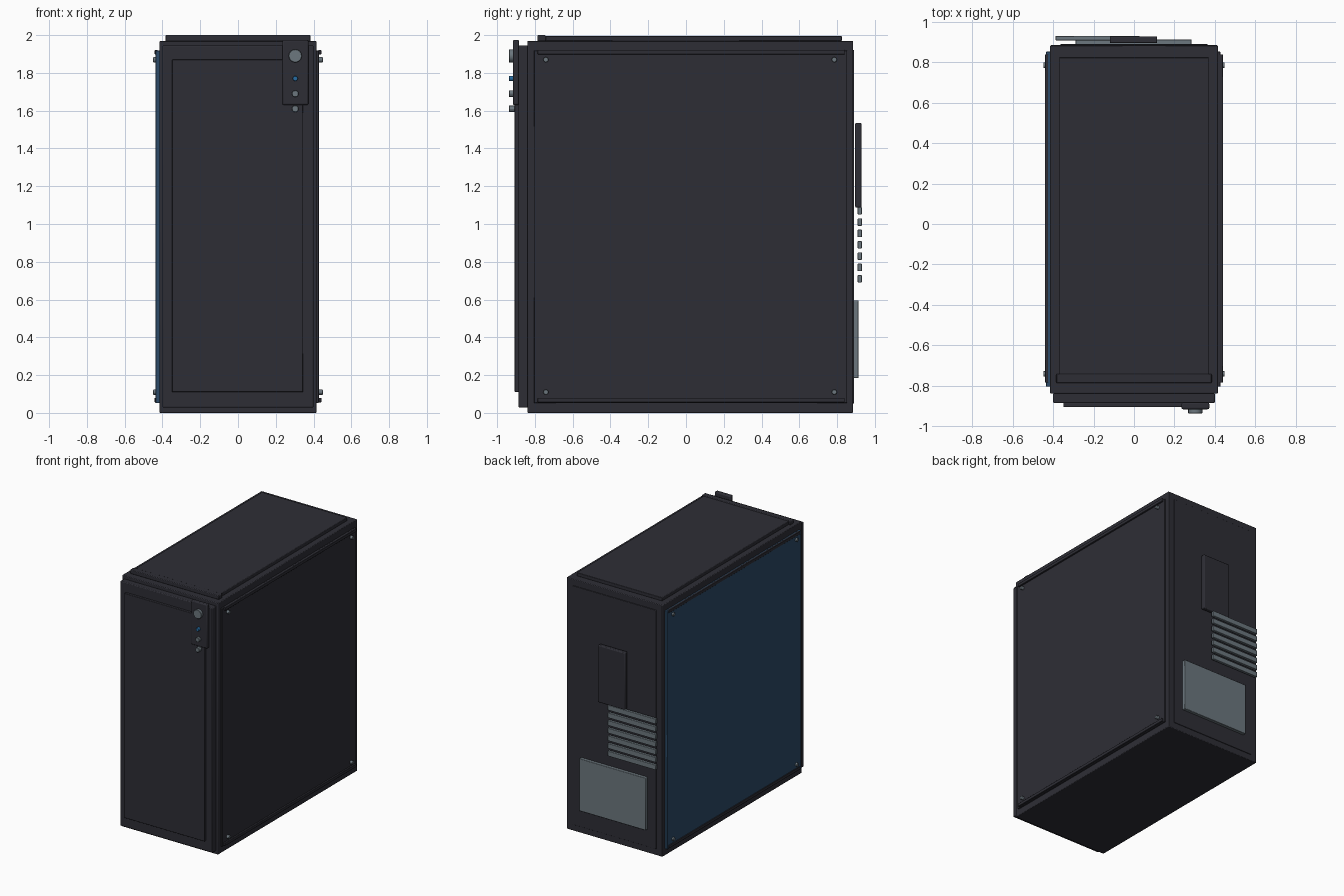
import bpy, math

if "Cube" in bpy.data.objects:
    bpy.data.objects.remove(bpy.data.objects["Cube"])


def material(name, rgb):
    m = bpy.data.materials.new(name)
    m.diffuse_color = (*rgb, 1)
    m.use_nodes = True
    m.node_tree.nodes["Principled BSDF"].inputs["Base Color"].default_value = m.diffuse_color
    return m


CHARCOAL = material("charcoal", (0.027, 0.027, 0.036))
STEEL = material("steel grey", (0.15, 0.185, 0.21))
GLASS = material("blue glass", (0.025, 0.068, 0.135))
LED = material("indicator blue", (0.02, 0.15, 0.36))


def finish(ob, name, mat, bevel, segments=2):
    ob.name = name
    ob.data.materials.append(mat)
    if bevel:
        mod = ob.modifiers.new("soft edges", 'BEVEL')
        mod.width = bevel
        mod.segments = segments
    return ob


def box(name, x, y, z, mat=CHARCOAL, bevel=0.003):
    """Box given by its (low, high) range on each axis."""
    bpy.ops.mesh.primitive_cube_add(size=1, location=[sum(r) / 2 for r in (x, y, z)])
    ob = bpy.context.object
    ob.scale = [r[1] - r[0] for r in (x, y, z)]
    bpy.ops.object.transform_apply(location=False, rotation=False, scale=True)
    return finish(ob, name, mat, bevel)


def disc(name, centre, radius, depth, axis, mat=STEEL, sides=16):
    """Short cylinder lying along the x or y axis."""
    rot = (0, math.pi / 2, 0) if axis == 'x' else (math.pi / 2, 0, 0)
    bpy.ops.mesh.primitive_cylinder_add(vertices=sides, radius=radius, depth=depth,
                                        location=centre, rotation=rot)
    return finish(bpy.context.object, name, mat, 0.002, 1)


# main case and top cover
box("case_body", (-0.415, 0.415), (-0.84, 0.885), (0, 1.97), bevel=0.005)
box("top_cover", (-0.37, 0.37), (-0.78, 0.825), (1.968, 1.996), bevel=0.004)
box("top_front_lip", (-0.385, 0.385), (-0.787, -0.742), (1.968, 2.0), bevel=0.005)

# front fascia, door and control console
box("front_frame", (-0.4, 0.4), (-0.887, -0.836), (0.028, 1.945), bevel=0.006)
box("front_door", (-0.35, 0.345), (-0.907, -0.884), (0.11, 1.87), bevel=0.004)
box("control_console", (0.235, 0.373), (-0.917, -0.884), (1.63, 1.975), bevel=0.008)
disc("power_button", (0.303, -0.925, 1.89), 0.035, 0.024, 'y')
disc("indicator_light", (0.303, -0.925, 1.77), 0.014, 0.024, 'y', LED, 12)
for z in (1.69, 1.61):
    disc("front_socket", (0.303, -0.921, z), 0.018, 0.032, 'y', sides=12)

# side panels with rails and corner screws
for side, label, mat in ((1, "right", CHARCOAL), (-1, "left", GLASS)):
    def span(a, b):
        return tuple(sorted((side * a, side * b)))
    box(label + "_side_panel", span(0.41, 0.436 if side < 0 else 0.428),
        (-0.805, 0.853), (0.052, 1.918), mat)
    for z in (0.068, 1.91):
        box(label + "_side_rail", span(0.425, 0.441), (-0.785, 0.84),
            (z - 0.012, z + 0.012))
    for y in (-0.742, 0.785):
        for z in (0.11, 1.87):
            disc(label + "_panel_screw", (side * 0.438, y, z), 0.014, 0.022, 'x', sides=12)

# rear panel with port cover, expansion slots and power supply
box("rear_panel", (-0.365, 0.365), (0.88, 0.89), (0.05, 1.92), bevel=0.002)
box("rear_port_cover", (-0.12, 0.115), (0.895, 0.929), (1.087, 1.535), bevel=0.007)
for i in range(7):
    z = 1.07 - 0.06 * i
    box("expansion_slot", (-0.388, 0.028), (0.909, 0.931), (z - 0.02, z + 0.02), STEEL)
box("power_supply", (-0.29, 0.285), (0.885, 0.914), (0.185, 0.595), STEEL, bevel=0.004)

for ob in bpy.context.scene.objects:
    bpy.context.view_layer.objects.active = ob
    ob.select_set(True)
bpy.ops.object.shade_smooth_by_angle(angle=math.radians(30))
